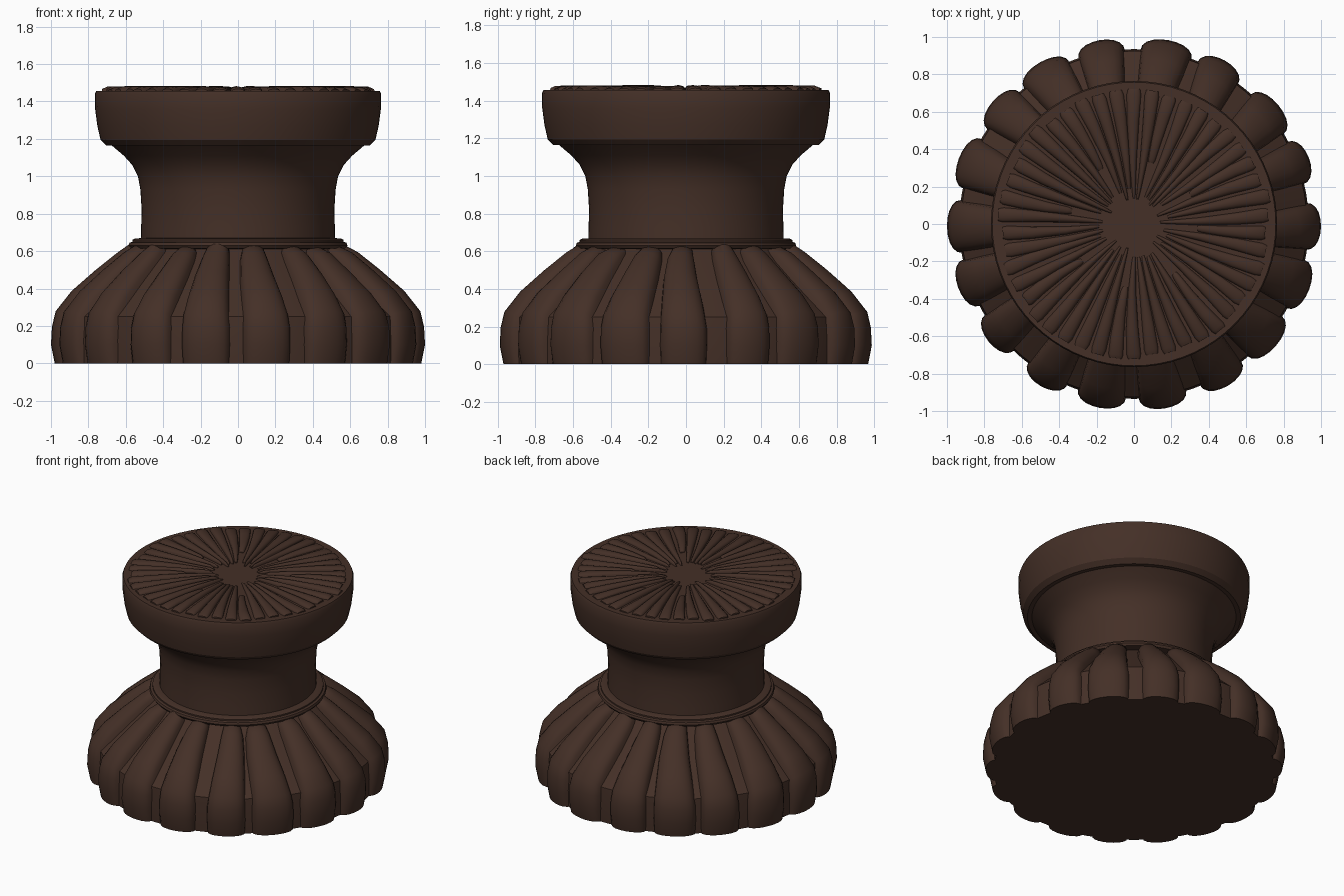
import bpy, bmesh, math, random
from mathutils import Vector

random.seed(4)
cube = bpy.data.objects.get("Cube")
if cube:
    bpy.data.objects.remove(cube)

wood = bpy.data.materials.new("dark brown wood")
wood.use_nodes = True
colour = (0.058, 0.029, 0.020, 1)
wood.diffuse_color = colour
bsdf = wood.node_tree.nodes["Principled BSDF"]
bsdf.inputs["Base Color"].default_value = colour
bsdf.inputs["Roughness"].default_value = 0.8


def finish(bm, name, angle=32):
    bmesh.ops.recalc_face_normals(bm, faces=bm.faces)
    mesh = bpy.data.meshes.new(name)
    bm.to_mesh(mesh)
    bm.free()
    mesh.materials.append(wood)
    ob = bpy.data.objects.new(name, mesh)
    bpy.context.collection.objects.link(ob)
    bpy.ops.object.select_all(action='DESELECT')
    ob.select_set(True)
    bpy.context.view_layer.objects.active = ob
    bpy.ops.object.shade_smooth_by_angle(angle=math.radians(angle))
    return ob


def bridge(bm, rings):
    """Skin a list of closed vertex rings and cap both ends."""
    n = len(rings[0])
    for a, b in zip(rings, rings[1:]):
        for i in range(n):
            j = (i + 1) % n
            bm.faces.new((a[i], a[j], b[j], b[i]))
    bm.faces.new(rings[0])
    bm.faces.new(rings[-1])


def lathe(name, profile, sides=72):
    bm = bmesh.new()
    rings = []
    for r, z in profile:
        rings.append([bm.verts.new((r * math.cos(t), r * math.sin(t), z))
                      for t in (math.tau * i / sides for i in range(sides))])
    bridge(bm, rings)
    return finish(bm, name)


def ridge(bm, angle, path, bulge=0.75, steps=10):
    """Sweep a half-round section; path rows: radius, z, half width, height, tilt, sideways shift."""
    out = Vector((math.cos(angle), math.sin(angle), 0))
    side = Vector((-out.y, out.x, 0))
    rings = []
    for r, z, w, h, tilt, shift in path:
        t = math.radians(tilt)
        normal = out * math.cos(t) + Vector((0, 0, math.sin(t)))
        centre = out * r + side * shift + Vector((0, 0, z))
        ring = []
        for k in range(steps + 1):
            a = math.pi * k / steps
            ring.append(bm.verts.new(centre + side * w * math.cos(a)
                                     + normal * h * max(math.sin(a), 0) ** bulge))
        rings.append(ring)
    bridge(bm, rings)


# Flared base core, seen in the gaps between the ribs
lathe("base_core", [(0.93, 0), (0.935, 0.12), (0.925, 0.25), (0.75, 0.41), (0.55, 0.59), (0.5, 0.63)])

# Collar, waist and flare under the cap
lathe("collar", [(0.5, 0.61), (0.575, 0.615), (0.585, 0.63), (0.58, 0.645),
                 (0.565, 0.65), (0.565, 0.66), (0.55, 0.668), (0.5, 0.67)])
lathe("waist", [(0.52, 0.6), (0.518, 0.72), (0.515, 0.82), (0.522, 0.93), (0.535, 1.0),
                (0.565, 1.06), (0.61, 1.11), (0.675, 1.165), (0.67, 1.2)])

# Thick round cap
lathe("cap", [(0.6, 1.165), (0.705, 1.165), (0.735, 1.195), (0.752, 1.27), (0.764, 1.36),
              (0.765, 1.44), (0.758, 1.457), (0.74, 1.457)])

# Carved ribs wrapping the base
bm = bmesh.new()
RIBS = 18
for i in range(RIBS):
    k = random.uniform(0.92, 1.1)
    lean = random.uniform(-0.025, 0.025)
    top = random.uniform(-0.015, 0.012)
    ridge(bm, math.tau * i / RIBS + random.uniform(-0.02, 0.02), [
        (0.90, 0.0, 0.128 * k, 0.08, 0, 0),
        (0.91, 0.10, 0.132 * k, 0.09, 0, 0),
        (0.91, 0.19, 0.130 * k, 0.085, 4, 0),
        (0.895, 0.25, 0.124 * k, 0.085, 20, lean * 0.2),
        (0.82, 0.33, 0.112 * k, 0.09, 40, lean * 0.5),
        (0.70, 0.44, 0.094 * k, 0.085, 46, lean),
        (0.59, 0.54, 0.075 * k, 0.075, 47, lean),
        (0.54, 0.59 + top, 0.060 * k, 0.055, 52, lean * 0.7),
        (0.52, 0.61 + top, 0.040 * k, 0.02, 60, lean * 0.6)])
finish(bm, "base_ribs", 40)

# Radiating ridges carved in the top
bm = bmesh.new()
RAYS = 46
for i in range(RAYS):
    start = 0.34 if i % 6 == 3 else random.uniform(0.13, 0.19)
    end = random.uniform(0.70, 0.74)
    bend = random.uniform(-0.012, 0.012)
    h = random.uniform(0.021, 0.028)
    rows = []
    for f, s in ((0, 0.3), (0.06, 0.8), (0.35, 1), (0.7, 1), (0.95, 0.9), (1, 0.45)):
        r = start + (end - start) * f
        width = r * math.pi / RAYS * 0.86
        rows.append((r, 1.455, width * (0.6 + 0.4 * s), h * s, 90, bend * math.sin(math.pi * f)))
    ridge(bm, math.tau * (i + 0.5) / RAYS, rows, 0.8, 8)
finish(bm, "top_ridges", 40)
